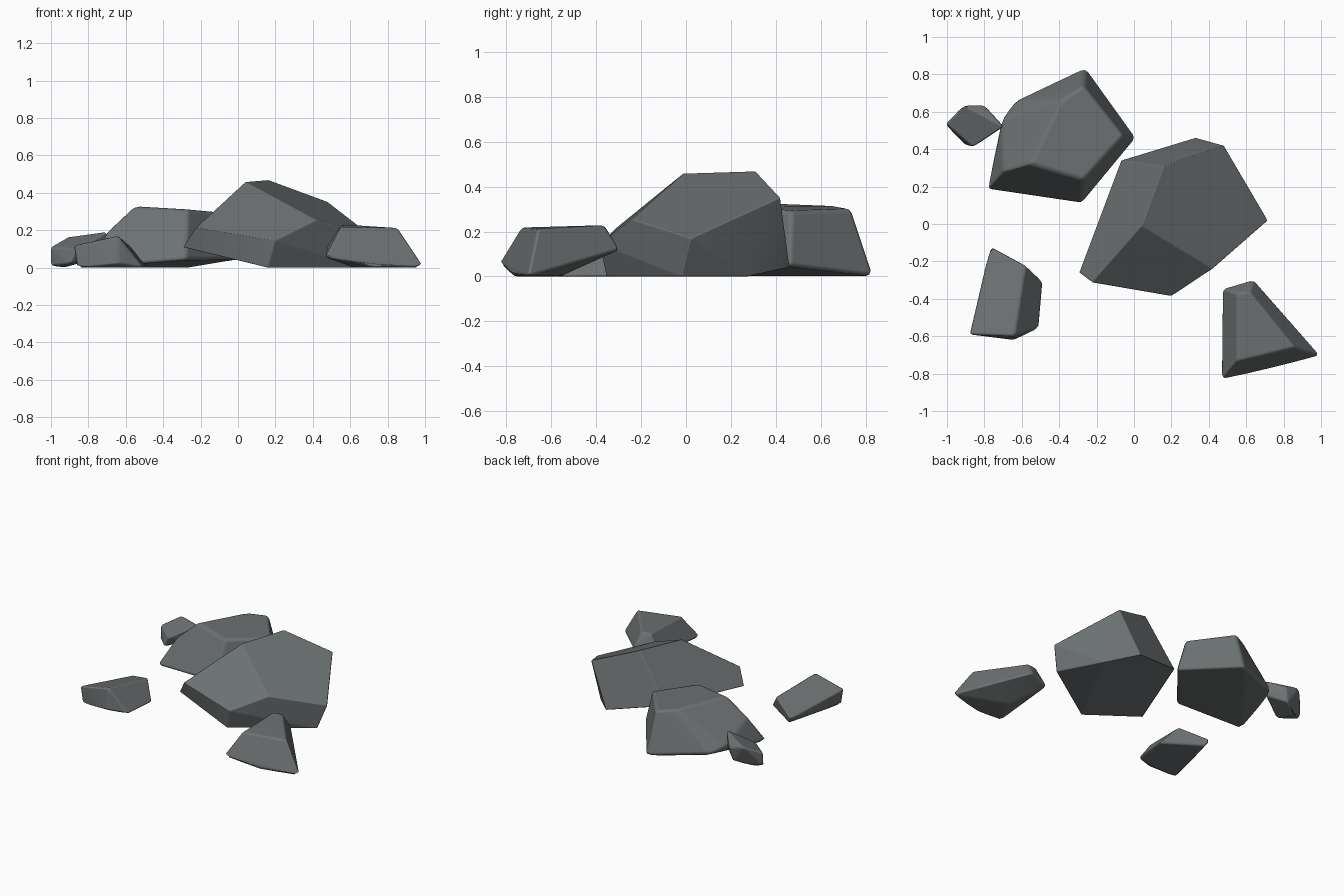
import bpy, bmesh, math

stone = bpy.data.materials.new("dark grey stone")
stone.diffuse_color = (0.150, 0.165, 0.167, 1)


def rock(name, points, bevel):
    """Faceted boulder: convex hull of a few corners with softened edges."""
    bm = bmesh.new()
    for p in points:
        bm.verts.new(p)
    res = bmesh.ops.convex_hull(bm, input=bm.verts[:])
    loose = [v for v in bm.verts if not v.link_faces]
    bmesh.ops.delete(bm, geom=loose, context='VERTS')
    # merge nearly flat triangles into broad facets
    bmesh.ops.dissolve_limit(bm, angle_limit=math.radians(9),
                             verts=bm.verts[:], edges=bm.edges[:])
    bmesh.ops.recalc_face_normals(bm, faces=bm.faces[:])
    for f in bm.faces:
        f.smooth = True
    mesh = bpy.data.meshes.new(name)
    bm.to_mesh(mesh)
    bm.free()
    mesh.materials.append(stone)
    ob = bpy.data.objects.new(name, mesh)
    bpy.context.collection.objects.link(ob)
    mod = ob.modifiers.new("soft edges", 'BEVEL')
    mod.width = bevel
    mod.segments = 2
    mod.limit_method = 'ANGLE'
    mod.angle_limit = math.radians(12)
    mod.harden_normals = True
    return ob


# big central boulder
rock("large_boulder", [
    (.04, -.01, .46), (.16, .31, .47), (.48, .42, .352), (.715, .02, .17),
    (.42, -.24, .255), (.20, -.385, .145), (-.225, -.312, .215),
    (-.295, -.26, .11), (-.07, .34, .13), (.33, .462, .04),
    (.16, -.355, 0), (.66, -.02, 0), (.5, .28, 0)], .006)

# second boulder, back left
rock("back_boulder", [
    (-.555, .32, .328), (-.27, .235, .312), (-.055, .47, .292),
    (-.27, .74, .3), (-.385, .665, .318),
    (-.70, .28, .19), (-.79, .18, 0), (-.28, .105, .04), (.012, .46, .045),
    (-.13, .62, 0), (-.26, .84, 0), (-.64, .66, .04), (-.71, .56, .08)], .022)

# flat stone, front left
rock("left_stone", [
    (-.88, -.59, .12), (-.64, -.60, .172), (-.58, -.22, .12),
    (-.77, -.12, .05), (-.86, -.59, 0), (-.64, -.62, .02),
    (-.505, -.555, 0), (-.485, -.31, 0), (-.74, -.14, 0)], .014)

# wedge stone, front right
rock("right_stone", [
    (.55, -.735, .218), (.55, -.37, .228), (.62, -.365, .228),
    (.86, -.66, .212), (.465, -.835, .055), (1.0, -.705, 0),
    (.64, -.295, .12), (.47, -.345, .10), (.72, -.77, 0), (.62, -.56, 0)], .018)

# small pebble at the far left
rock("small_stone", [
    (-1.005, .535, .11), (-1.005, .53, .01), (-.91, .635, .165),
    (-.80, .635, .13), (-.695, .52, .195), (-.86, .41, .10),
    (-.90, .42, .02), (-.71, .53, .08), (-.82, .62, .03), (-.93, .55, 0)], .014)
